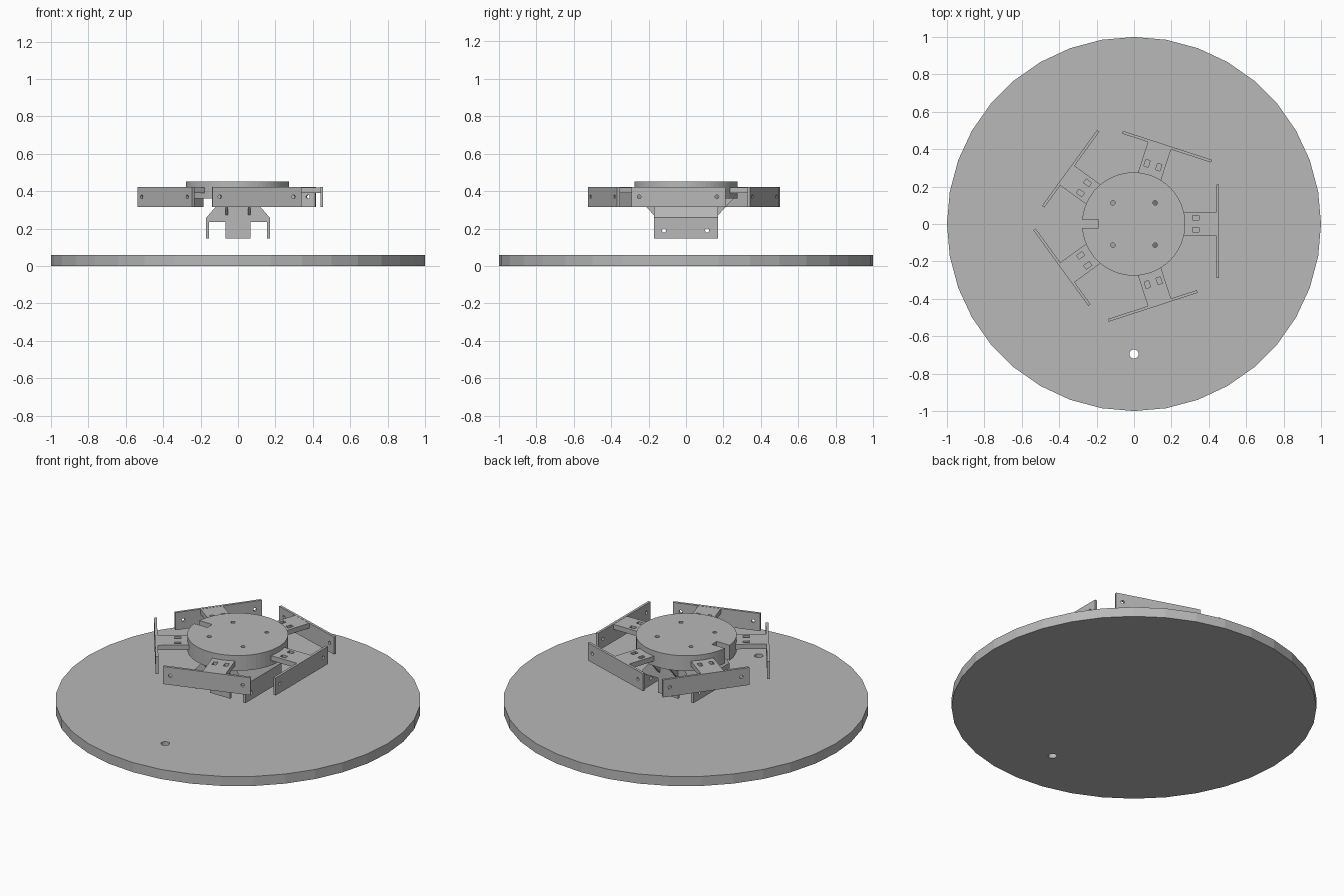
import bpy, math
from mathutils import Matrix

if "Cube" in bpy.data.objects:
    bpy.data.objects.remove(bpy.data.objects["Cube"])

grey = bpy.data.materials.new("light grey")
grey.diffuse_color = (0.48, 0.48, 0.48, 1)
grey.use_nodes = True
grey.node_tree.nodes["Principled BSDF"].inputs["Base Color"].default_value = grey.diffuse_color


def finish(ob, name):
    ob.name = name
    ob.data.materials.clear()
    ob.data.materials.append(grey)
    return ob


def box(name, x0, x1, y0, y1, z0, z1):
    bpy.ops.mesh.primitive_cube_add(size=1)
    ob = bpy.context.object
    ob.data.transform(Matrix.Translation(((x0 + x1) / 2, (y0 + y1) / 2, (z0 + z1) / 2))
                      @ Matrix.Diagonal((x1 - x0, y1 - y0, z1 - z0, 1)))
    return finish(ob, name)


def cyl(name, r, loc, depth, sides, axis='Z'):
    bpy.ops.mesh.primitive_cylinder_add(vertices=sides, radius=r, depth=depth)
    ob = bpy.context.object
    rot = Matrix.Rotation(math.pi / 2, 4, 'Y') if axis == 'X' else Matrix()
    ob.data.transform(Matrix.Translation(loc) @ rot)
    return finish(ob, name)


def prism(name, pts, a, b, axis):
    """Extrude a (u, z) profile from a to b along the given axis."""
    def put(u, z, t):
        return (u, t, z) if axis == 'Y' else (t, u, z)
    n = len(pts)
    verts = [put(u, z, t) for t in (a, b) for u, z in pts]
    faces = [list(range(n)), list(range(2 * n - 1, n - 1, -1))]
    faces += [(i, n + i, n + (i + 1) % n, (i + 1) % n) for i in range(n)]
    me = bpy.data.meshes.new(name)
    me.from_pydata(verts, [], faces)
    ob = bpy.data.objects.new(name, me)
    bpy.context.collection.objects.link(ob)
    bpy.context.view_layer.objects.active = ob
    finish(ob, name)
    bpy.ops.object.select_all(action='DESELECT')
    ob.select_set(True)
    bpy.ops.object.mode_set(mode='EDIT')
    bpy.ops.mesh.select_all(action='SELECT')
    bpy.ops.mesh.normals_make_consistent(inside=False)
    bpy.ops.object.mode_set(mode='OBJECT')
    return ob


def cut(ob, cutters):
    bpy.context.view_layer.objects.active = ob
    for c in cutters:
        m = ob.modifiers.new("cut", 'BOOLEAN')
        m.operation, m.solver, m.object = 'DIFFERENCE', 'EXACT', c
        bpy.ops.object.modifier_apply(modifier=m.name)
        bpy.data.objects.remove(c)


# Large round base with one cable hole
base = cyl("base_disc", 1.0, (0, 0, 0.029), 0.058, 36)
cut(base, [cyl("cutter", 0.024, (0, -0.695, 0.03), 0.2, 24)])

# Hub disc with side slot and four screw holes
hub = cyl("hub_disc", 0.276, (-0.002, 0, 0.406), 0.092, 64)
cut(hub, [box("cutter", -0.4, -0.19, -0.022, 0.025, 0.3, 0.5)]
    + [cyl("cutter", 0.012, (sx * 0.113, sy * 0.113, 0.4), 0.3, 16)
       for sx in (-1, 1) for sy in (-1, 1)])

# Five T-shaped brackets around the hub
for i in range(5):
    plate = box("bracket_plate", 0.44, 0.455, -0.29, 0.21, 0.315, 0.421)
    cut(plate, [cyl("cutter", 0.01, (0.45, y, 0.37), 0.1, 16, 'X') for y in (-0.25, 0.165)])
    arm = box("bracket_arm", 0.26, 0.445, -0.065, 0.065, 0.39, 0.42)
    cut(arm, [box("cutter", 0.312, 0.348, y - 0.012, y + 0.012, 0.3, 0.5) for y in (0.034, -0.032)])
    for ob in (plate, arm):
        ob.rotation_euler.z = math.radians(72 * i)

# Holder below the hub: end plates with a central tongue
half = [(0.08, 0.362), (0.17, 0.258), (0.17, 0.147), (0.155, 0.147),
        (0.155, 0.236), (0.068, 0.236), (0.068, 0.147)]
profile = half + [(-x, z) for x, z in reversed(half)]
for a, b in ((-0.172, -0.157), (0.157, 0.172)):
    prism("holder_end_plate", profile, a, b, 'Y')

# Holder side plates, sloped shoulders and triangular gussets
for s in (-1, 1):
    side = box("holder_side_plate", s * 0.1625 - 0.0075, s * 0.1625 + 0.0075,
               -0.172, 0.172, 0.147, 0.25)
    cut(side, [cyl("cutter", 0.011, (s * 0.16, y, 0.19), 0.1, 16, 'X') for y in (-0.117, 0.113)])
    prism("holder_shoulder", [(s * 0.08, 0.362), (s * 0.17, 0.258), (s * 0.17, 0.236),
                              (s * 0.155, 0.236), (s * 0.06, 0.345), (s * 0.06, 0.362)],
          -0.172, 0.172, 'Y')
    for x in (-0.06, 0.06):
        prism("holder_gusset", [(s * 0.165, 0.265), (s * 0.255, 0.362), (s * 0.165, 0.362)],
              x - 0.006, x + 0.006, 'X')
